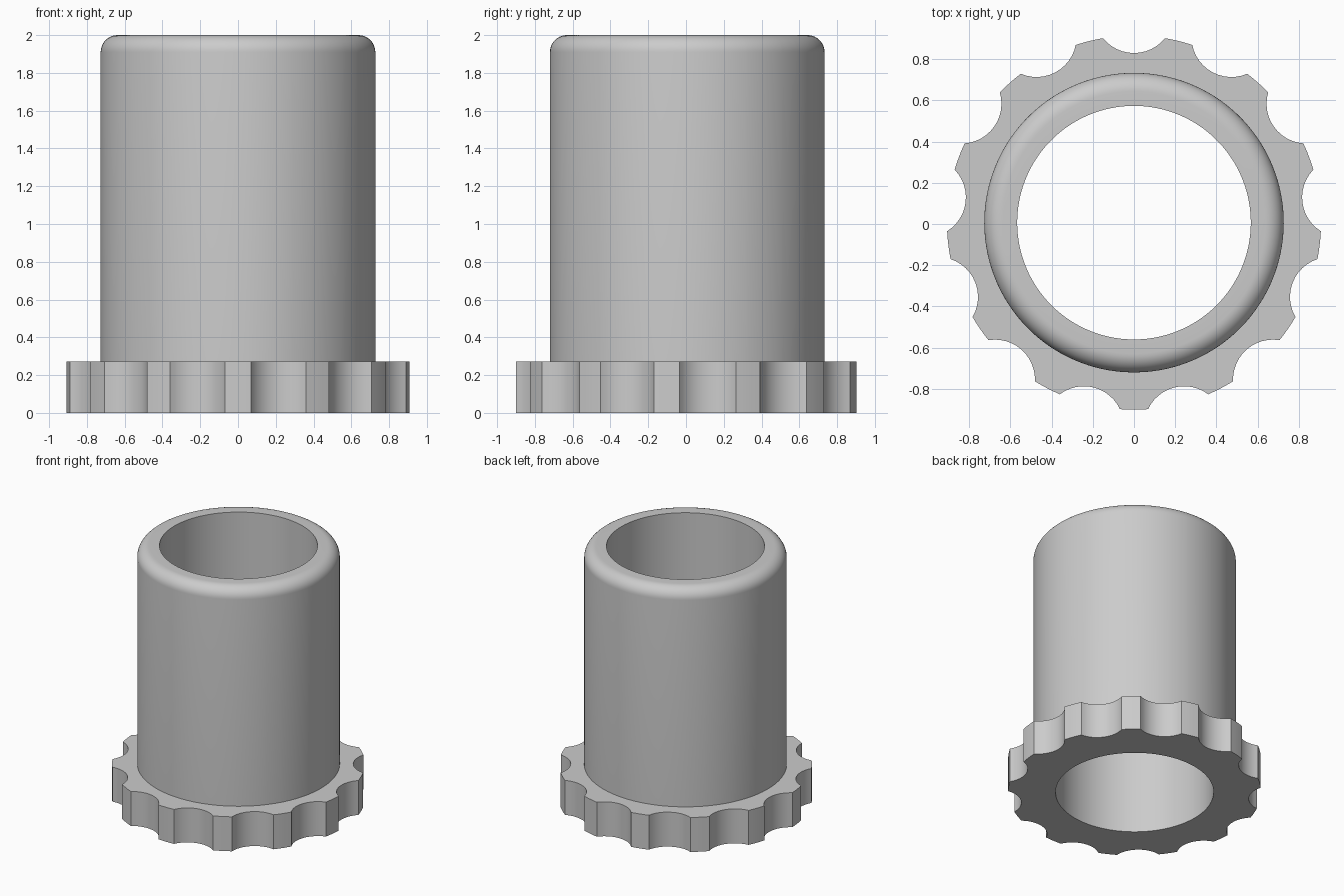
import bpy, bmesh, math
from math import sin, cos, pi, tau

# Remove the default object
cube = bpy.data.objects.get("Cube")
if cube:
    bpy.data.objects.remove(cube, do_unlink=True)

# Main dimensions
HEIGHT, COLLAR_H = 2.0, 0.273
BORE_R, SLEEVE_R, COLLAR_R = 0.567, 0.727, 0.908
FILLET = 0.09
NOTCHES, NOTCH_R, NOTCH_C = 13, 0.1935, 1.017   # count, scoop radius, scoop centre distance
CENTRE_Y = 0.0065
ARC_STEPS, TOOTH_STEPS, FILLET_STEPS = 12, 3, 10

# Grip material
grey = bpy.data.materials.new("plain grey")
grey.use_nodes = True
colour = (0.6, 0.6, 0.6, 1)
grey.diffuse_color = colour
grey.node_tree.nodes["Principled BSDF"].inputs["Base Color"].default_value = colour


def collar_outline():
    """Polar outline (angle, radius) of the scalloped collar."""
    pitch = tau / NOTCHES
    # Where the scoop circle crosses the collar rim
    edge = math.acos((COLLAR_R**2 + NOTCH_C**2 - NOTCH_R**2) / (2 * COLLAR_R * NOTCH_C))
    sweep = math.asin(COLLAR_R * sin(edge) / NOTCH_R)
    outline = []
    for n in range(NOTCHES):
        mid = pi / 2 + n * pitch
        for i in range(ARC_STEPS + 1):
            t = sweep * (2 * i / ARC_STEPS - 1)
            x, y = NOTCH_C - NOTCH_R * cos(t), NOTCH_R * sin(t)
            outline.append((mid + math.atan2(y, x), math.hypot(x, y)))
        for i in range(1, TOOTH_STEPS):
            outline.append((mid + edge + (pitch - 2 * edge) * i / TOOTH_STEPS, COLLAR_R))
    return outline


outline = collar_outline()
bm = bmesh.new()


def ring(z, radius=None):
    """Ring of vertices; without a radius it follows the collar outline."""
    return [bm.verts.new(((radius or r) * cos(a), (radius or r) * sin(a) + CENTRE_Y, z))
            for a, r in outline]


# Section from the bore, round the collar, up the sleeve and over the rounded lip
rings = [ring(0, BORE_R), ring(0), ring(COLLAR_H), ring(COLLAR_H, SLEEVE_R)]
for i in range(FILLET_STEPS + 1):
    t = pi / 2 * i / FILLET_STEPS
    rings.append(ring(HEIGHT - FILLET + FILLET * sin(t), SLEEVE_R - FILLET + FILLET * cos(t)))
rings.append(ring(HEIGHT, BORE_R))

# Skin neighbouring rings, closing back down the bore
count = len(outline)
for k, low in enumerate(rings):
    high = rings[(k + 1) % len(rings)]
    for i in range(count):
        j = (i + 1) % count
        bm.faces.new((low[i], low[j], high[j], high[i]))
bmesh.ops.recalc_face_normals(bm, faces=bm.faces)

mesh = bpy.data.meshes.new("collared_sleeve")
bm.to_mesh(mesh)
bm.free()
mesh.materials.append(grey)
sleeve = bpy.data.objects.new("collared_sleeve", mesh)
bpy.context.collection.objects.link(sleeve)

# Smooth round surfaces, crisp edges
bpy.ops.object.select_all(action="DESELECT")
sleeve.select_set(True)
bpy.context.view_layer.objects.active = sleeve
bpy.ops.object.shade_smooth_by_angle(angle=math.radians(30))
